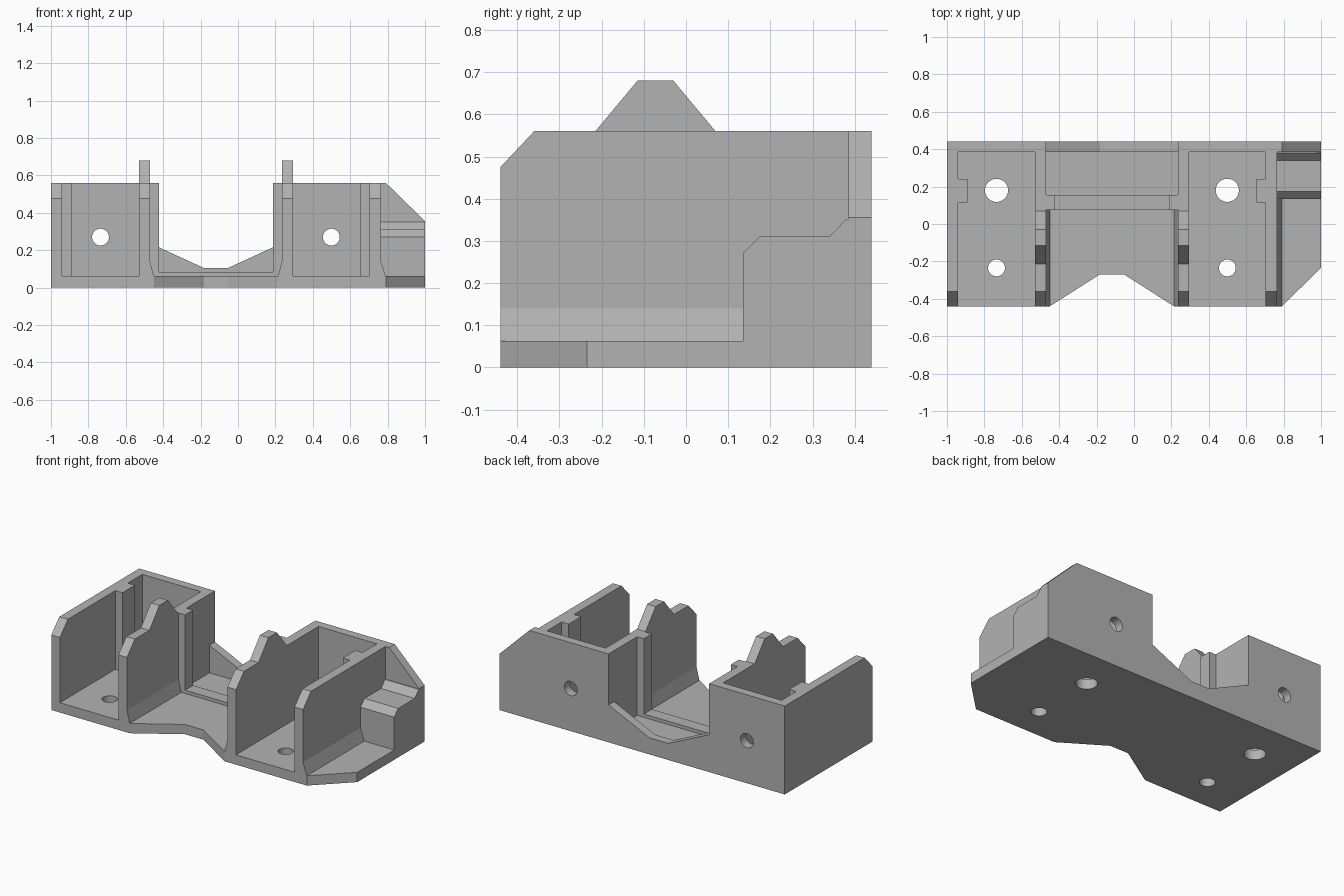
import bpy, bmesh, math
from mathutils import Vector

cube = bpy.data.objects.get("Cube")
if cube:
    bpy.data.objects.remove(cube, do_unlink=True)

grey = bpy.data.materials.new("plain grey")
grey.use_nodes = True
grey.diffuse_color = (0.45, 0.45, 0.45, 1)
grey.node_tree.nodes["Principled BSDF"].inputs["Base Color"].default_value = grey.diffuse_color

FRONT, BACK, FLOOR, TOP = -0.44, 0.44, 0.062, 0.56
MID = -0.118          # x of the symmetry plane between the two pockets
POCKET = 0.617        # pocket centre, measured from MID


def prism(name, profile, axis, lo, hi):
    """Extrude a 2D profile along an axis from lo to hi."""
    place = {"x": lambda a, b, t: (t, a, b),
             "y": lambda a, b, t: (a, t, b),
             "z": lambda a, b, t: (a, b, t)}[axis]
    lo, hi = sorted((lo, hi))
    bm = bmesh.new()
    face = bm.faces.new([bm.verts.new(place(a, b, lo)) for a, b in profile])
    grown = bmesh.ops.extrude_face_region(bm, geom=[face])["geom"]
    bmesh.ops.translate(bm, verts=[g for g in grown if isinstance(g, bmesh.types.BMVert)],
                        vec=Vector(place(0, 0, hi - lo)))
    bmesh.ops.recalc_face_normals(bm, faces=bm.faces)
    mesh = bpy.data.meshes.new(name)
    bm.to_mesh(mesh)
    bm.free()
    mesh.materials.append(grey)
    obj = bpy.data.objects.new(name, mesh)
    bpy.context.scene.collection.objects.link(obj)
    return obj


def rect(a0, a1, b0, b1):
    return [(a0, b0), (a1, b0), (a1, b1), (a0, b1)]


def circle(a, b, r, n=32):
    return [(a + r * math.cos(2 * math.pi * i / n), b + r * math.sin(2 * math.pi * i / n))
            for i in range(n)]


# Base plate with the front notch and one clipped corner
body = prism("mounting_bracket", [
    (-1, FRONT), (MID - 0.332, FRONT), (MID - 0.065, -0.27), (MID + 0.065, -0.27),
    (MID + 0.332, FRONT), (0.79, FRONT), (1, -0.235), (1, BACK), (-1, BACK)], "z", 0, FLOOR)

# Back wall with the shallow centre dip and sloped end
parts = [prism("back_wall", [
    (-1, 0), (1, 0), (1, 0.355), (0.79, TOP), (MID + 0.352, TOP), (MID + 0.352, 0.237),
    (MID + 0.065, 0.105), (MID - 0.065, 0.105), (MID - 0.352, 0.237),
    (MID - 0.352, TOP), (-1, TOP)], "y", 0.385, BACK)]

# Side wall outlines, plain and with a raised tooth
lower = [(BACK, TOP), (BACK, 0), (FRONT, 0), (FRONT, 0.475), (-0.36, TOP)]
tooth = [(-0.215, TOP), (-0.115, 0.68), (-0.03, 0.68), (0.07, TOP)]

cutters = []
for side, s in (("right", -1), ("left", 1)):
    def at(d):
        return MID + s * d
    parts += [
        prism(side + "_inner_wall", lower + tooth, "x", at(0.352), at(0.412)),
        prism(side + "_outer_wall", lower, "x", at(0.822), at(0.882)),
        prism(side + "_post", rect(0.075, 0.155, 0, TOP), "x", at(0.305), at(0.40)),
        prism(side + "_rib", rect(0.115, 0.24, 0, TOP), "x", at(0.772), at(0.85)),
        # sloped foot at the base of the inner wall
        prism(side + "_foot", [(at(0.332), 0.03), (at(0.332), FLOOR), (at(0.352), 0.14),
                               (at(0.39), 0.14), (at(0.39), 0.03)], "y", FRONT, 0.1),
    ]
    # Screw holes through the floor and back wall
    cutters += [
        prism("hole", circle(at(POCKET), 0.18, 0.062), "z", -0.1, 0.15),
        prism("hole", circle(at(POCKET), -0.235, 0.045), "z", -0.1, 0.15),
        prism("hole", circle(at(POCKET), 0.27, 0.045), "y", 0.3, 0.5),
    ]

parts += [
    # Low sill between the posts
    prism("centre_sill", rect(0.075, 0.155, 0, 0.083), "x", MID - 0.35, MID + 0.35),
    # Stepped block beside the left pocket
    prism("stepped_block", [(0.135, 0), (0.135, 0.27), (0.175, 0.31), (0.34, 0.31),
                            (0.38, 0.352), (BACK, 0.352), (BACK, 0)], "x", 0.74, 1),
    prism("side_foot", [(0.79, 0.03), (0.79, FLOOR), (0.764, 0.14),
                        (0.73, 0.14), (0.73, 0.03)], "y", FRONT, 0.2),
]

# Merge the parts into one solid and cut the holes
for operation, tools in (("UNION", parts), ("DIFFERENCE", cutters)):
    for tool in tools:
        mod = body.modifiers.new("merge", "BOOLEAN")
        mod.operation, mod.solver, mod.object = operation, "EXACT", tool
bpy.context.view_layer.update()
merged = bpy.data.meshes.new_from_object(body.evaluated_get(bpy.context.evaluated_depsgraph_get()))
body.modifiers.clear()
body.data = merged
for tool in parts + cutters:
    bpy.data.objects.remove(tool, do_unlink=True)

# Tidy flat faces, then smooth only the hole walls
bm = bmesh.new()
bm.from_mesh(merged)
bmesh.ops.remove_doubles(bm, verts=bm.verts, dist=0.0005)
bmesh.ops.dissolve_limit(bm, angle_limit=0.01, verts=bm.verts, edges=bm.edges)
bm.to_mesh(merged)
bm.free()
bpy.ops.object.select_all(action="DESELECT")
body.select_set(True)
bpy.context.view_layer.objects.active = body
bpy.ops.object.shade_smooth_by_angle(angle=math.radians(12))
